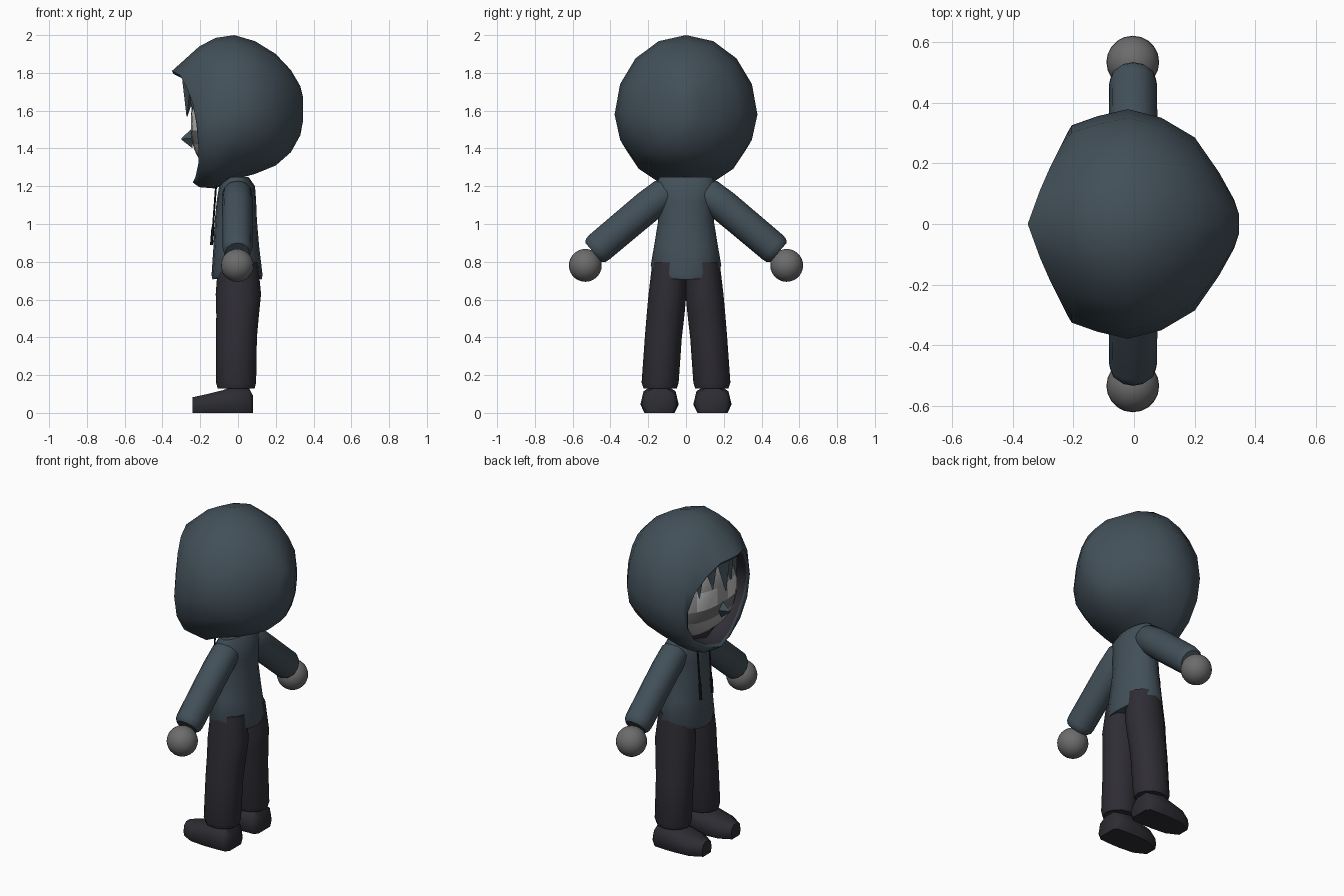
import bpy, bmesh
from math import sin, cos, pi, radians
from mathutils import Vector

cube = bpy.data.objects.get("Cube")
if cube:
    bpy.data.objects.remove(cube, do_unlink=True)


def material(name, r, g, b):
    m = bpy.data.materials.new(name)
    m.use_nodes = True
    m.diffuse_color = (r, g, b, 1)
    m.node_tree.nodes["Principled BSDF"].inputs["Base Color"].default_value = (r, g, b, 1)
    return m


SLATE = material("slate cloth", 0.055, 0.08, 0.1)
DARK = material("dark trousers", 0.028, 0.026, 0.034)
SHOE = material("dark shoe", 0.026, 0.025, 0.032)
LINING = material("hood lining", 0.03, 0.028, 0.036)
CORD = material("black cord", 0.01, 0.01, 0.012)
GREY = material("grey skin", 0.15, 0.15, 0.15)
PALE = material("pale face", 0.34, 0.34, 0.34)
WHITE = material("eye white", 0.62, 0.62, 0.62)


def finish(name, bm, mats, rule=None, angle=45):
    bmesh.ops.recalc_face_normals(bm, faces=bm.faces)
    if rule:
        for f in bm.faces:
            f.material_index = rule(f)
    mesh = bpy.data.meshes.new(name)
    bm.to_mesh(mesh)
    bm.free()
    for m in mats:
        mesh.materials.append(m)
    mesh.shade_smooth()
    mesh.set_sharp_from_angle(angle=radians(angle))
    ob = bpy.data.objects.new(name, mesh)
    bpy.context.collection.objects.link(ob)
    return ob


def oval(center, u, v, n=12):
    c, u, v = Vector(center), Vector(u), Vector(v)
    return [c + u * cos(2 * pi * i / n) + v * sin(2 * pi * i / n) for i in range(n)]


def loft(name, rings, mats, lined_from=None, angle=45):
    """Skin a closed body over rings of equal length."""
    bm = bmesh.new()
    rows = [[bm.verts.new(p) for p in ring] for ring in rings]
    n = len(rows[0])
    lining = set()
    for k, (a, b) in enumerate(zip(rows, rows[1:])):
        for i in range(n):
            f = bm.faces.new((a[i], a[(i + 1) % n], b[(i + 1) % n], b[i]))
            if lined_from is not None and k >= lined_from:
                lining.add(f)
    bm.faces.new(rows[0])
    end = bm.faces.new(rows[-1])
    if lined_from is not None:
        lining.add(end)
    return finish(name, bm, mats, lambda f: int(f in lining), angle)


# Hood: rings around the front-to-back axis, ending in the face opening
SIDES = 16
hood = []
for x, top, bottom, width in [(0.345, 1.67, 1.55, 0.035), (0.33, 1.73, 1.47, 0.08),
                              (0.28, 1.815, 1.38, 0.17), (0.2, 1.9, 1.31, 0.285),
                              (0.09, 1.968, 1.265, 0.35), (-0.02, 2.0, 1.235, 0.378),
                              (-0.12, 1.985, 1.188, 0.355), (-0.205, 1.94, 1.195, 0.325)]:
    mid = top - (top - bottom) * 0.55
    ring = []
    for i in range(SIDES):
        c, s = cos(2 * pi * i / SIDES), sin(2 * pi * i / SIDES)
        ring.append(Vector((x, width * s, mid + c * ((top - mid) if c > 0 else (mid - bottom)))))
    hood.append(ring)
edge = [(-0.35, 0, 1.81), (-0.31, 0.11, 1.79), (-0.275, 0.19, 1.73), (-0.24, 0.26, 1.64),
        (-0.22, 0.3, 1.53), (-0.21, 0.285, 1.42), (-0.21, 0.22, 1.32), (-0.225, 0.12, 1.25),
        (-0.24, 0, 1.22)]
opening = [Vector(p) for p in edge] + [Vector((x, -y, z)) for x, y, z in edge[-2:0:-1]]
hood.append(opening)
for shift, scale in [(0.01, 0.94), (0.1, 0.9)]:
    hood.append([Vector((p.x + shift, p.y * scale, 1.52 + (p.z - 1.52) * scale)) for p in opening])
loft("hood", hood, [SLATE, LINING], lined_from=len(hood) - 2, angle=60)

# Head: rounded block inside the hood, coloured by face zones
bm = bmesh.new()
bmesh.ops.create_uvsphere(bm, u_segments=36, v_segments=24, radius=1)
for v in bm.verts:
    d = v.co.normalized()
    k = sum(abs(c) ** 2.5 for c in d) ** -0.4
    v.co = Vector((-0.03 + 0.22 * k * d.x, 0.28 * k * d.y, 1.53 + 0.26 * k * d.z))


def face_zone(f):
    c = f.calc_center_median()
    if c.x < -0.1 and 1.5 < c.z < 1.61 and 0.05 < abs(c.y) < 0.19:
        return 1
    return 2 if 1.43 < c.z < 1.5 else 0


finish("head", bm, [PALE, WHITE, GREY], face_zone)


def spike(name, base, tip, u, v, mat, n=4):
    loft(name, [oval(base, u, v, n), oval(tip, Vector(u) * 0.06, Vector(v) * 0.06, n)],
         [mat], angle=20)


# Fringe locks and the small pointed nose piece
for i, y in enumerate((-0.16, -0.08, 0, 0.08, 0.16)):
    back = abs(y) * 0.35
    spike(f"fringe_lock_{i + 1}", (-0.25 + back, y, 1.76),
          (-0.27 + back, y * 1.1, 1.57 + 0.03 * (i % 2)), (0.045, 0, 0), (0, 0.06, 0), SLATE)
spike("nose_piece", (-0.24, 0, 1.455), (-0.3, 0, 1.45), (0, 0, 0.055), (0, 0.035, 0), SLATE)

# Sweater body with a hem that dips at front and back
body = []
for z, front, back, width, dip in [(0.765, -0.135, 0.125, 0.178, 0.06), (0.78, -0.14, 0.13, 0.187, 0.05),
                                   (0.9, -0.13, 0.112, 0.166, 0.02), (1.02, -0.123, 0.1, 0.147, 0),
                                   (1.12, -0.113, 0.096, 0.15, 0), (1.2, -0.1, 0.09, 0.165, 0),
                                   (1.25, -0.06, 0.055, 0.14, 0)]:
    ring = oval(((front + back) / 2, 0, z), ((back - front) / 2, 0, 0), (0, width, 0), 16)
    for i, p in enumerate(ring):
        p.z -= dip * abs(cos(2 * pi * i / 16))
    body.append(ring)
loft("sweater_body", body, [SLATE])

for side, s in (("left", -1), ("right", 1)):
    # Sleeve, tapering in at the cuff
    sleeve = []
    for y, z, r in [(0.06, 1.19, 0.05), (0.11, 1.165, 0.083), (0.2, 1.095, 0.086),
                    (0.46, 0.876, 0.084), (0.478, 0.86, 0.08), (0.49, 0.85, 0.066)]:
        sleeve.append(oval((-0.003, s * y, z), (r * 0.94, 0, 0), (0, s * r * 0.65, r * 0.76)))
    loft(f"{side}_sleeve", sleeve, [SLATE])

    # Hand
    bm = bmesh.new()
    bmesh.ops.create_uvsphere(bm, u_segments=20, v_segments=14, radius=0.087)
    bmesh.ops.translate(bm, verts=bm.verts, vec=(-0.004, s * 0.533, 0.781))
    finish(f"{side}_hand", bm, [GREY])

    # Trouser leg
    leg = []
    for z, x, y, rx, ry in [(0.13, -0.01, 0.137, 0.098, 0.088), (0.16, -0.01, 0.137, 0.106, 0.098),
                            (0.4, -0.008, 0.12, 0.108, 0.098), (0.52, -0.002, 0.108, 0.113, 0.1),
                            (0.63, 0.002, 0.098, 0.12, 0.1), (0.8, 0, 0.088, 0.105, 0.09)]:
        leg.append(oval((x, s * y, z), (rx, 0, 0), (0, ry, 0)))
    loft(f"{side}_trouser_leg", leg, [DARK])

    # Shoe: flat-soled section swept from heel to toe
    section = [(0.8, 0), (1, 0.35), (0.85, 0.8), (0.4, 1)]
    section += [(-y, z) for y, z in reversed(section)]
    shoe = []
    for x, w, h in [(0.08, 0.07, 0.09), (0.06, 0.095, 0.128), (-0.02, 0.1, 0.143),
                    (-0.08, 0.1, 0.12), (-0.17, 0.09, 0.098), (-0.24, 0.045, 0.083)]:
        shoe.append([Vector((x, s * 0.14 + w * y, h * z)) for y, z in section])
    loft(f"{side}_shoe", shoe, [SHOE], angle=50)

    # Hood cord with a thicker end
    cord = [oval((x, s * 0.055, z), (r, 0, 0), (0, r, 0), 6)
            for x, z, r in [(-0.115, 1.22, 0.005), (-0.132, 0.99, 0.005),
                            (-0.133, 0.98, 0.008), (-0.14, 0.89, 0.008)]]
    loft(f"{side}_cord", cord, [CORD])
